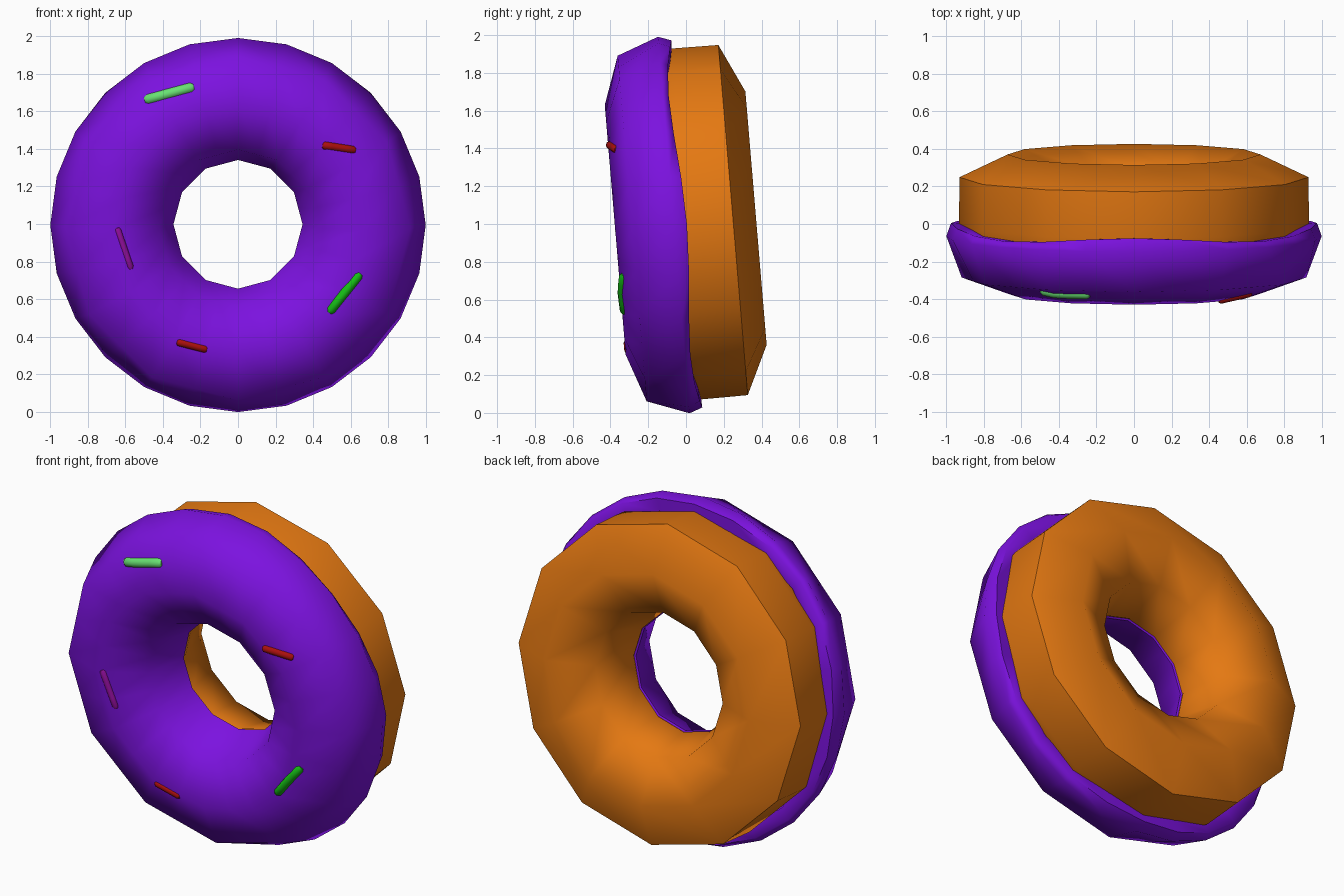
import bpy, bmesh, math
from mathutils import Vector, Matrix
from mathutils.bvhtree import BVHTree

if "Cube" in bpy.data.objects:
    bpy.data.objects.remove(bpy.data.objects["Cube"])

TILT = Matrix.Translation((0, 0, 1.0)) @ Matrix.Rotation(math.radians(4.8), 4, 'X')


def material(name, rgb):
    m = bpy.data.materials.new(name)
    m.diffuse_color = (*rgb, 1)
    m.use_nodes = True
    m.node_tree.nodes["Principled BSDF"].inputs["Base Color"].default_value = m.diffuse_color
    return m


ORANGE = material("orange_dough", (0.78, 0.19, 0.006))
PURPLE = material("purple_icing", (0.20, 0.006, 0.74))
LIGHT_GREEN = material("light_green", (0.14, 0.75, 0.17))
GREEN = material("green", (0.008, 0.52, 0.008))
RED = material("red", (0.40, 0.005, 0.004))
MAGENTA = material("magenta", (0.31, 0.005, 0.36))


def ring_body(name, profile, segments, closed, mat, wave=0.0):
    """Sweep (radius, depth, round, wavy) points about the y axis."""
    bm = bmesh.new()
    rings = []
    for r, h, is_round, wavy in profile:
        ring = []
        for i in range(segments):
            a = 2 * math.pi * i / segments
            rr = r
            if segments == 24 and i % 2 and not is_round:
                rr = r * math.cos(math.pi / 12)      # stay on the 12-sided chord
            hh = h + (wave * math.cos(4 * a) if wavy else 0)
            ring.append(bm.verts.new((rr * math.cos(a), hh, rr * math.sin(a))))
        rings.append(ring)
    count = len(rings) if closed else len(rings) - 1
    for k in range(count):
        a, b = rings[k], rings[(k + 1) % len(rings)]
        for i in range(segments):
            j = (i + 1) % segments
            bm.faces.new((a[i], a[j], b[j], b[i]))
    bmesh.ops.transform(bm, matrix=TILT, verts=bm.verts)
    bmesh.ops.recalc_face_normals(bm, faces=bm.faces)
    # open shells: make sure the front faces point to -y
    front = min(bm.faces, key=lambda f: f.calc_center_median().y)
    if front.normal.y > 0:
        bmesh.ops.reverse_faces(bm, faces=bm.faces)
    tree = BVHTree.FromBMesh(bm)
    me = bpy.data.meshes.new(name)
    bm.to_mesh(me)
    bm.free()
    me.materials.append(mat)
    ob = bpy.data.objects.new(name, me)
    bpy.context.collection.objects.link(ob)
    bpy.context.view_layer.objects.active = ob
    ob.select_set(True)
    bpy.ops.object.shade_smooth_by_angle(angle=math.radians(62))
    ob.select_set(False)
    return tree


# Dough: eight-sided section, twelve segments
ring_body("dough", [
    (0.932, 0.0, 0, 0), (0.930, 0.25, 0, 0), (0.673, 0.372, 0, 0), (0.42, 0.255, 0, 0),
    (0.347, 0.0, 0, 0), (0.45, -0.22, 0, 0), (0.65, -0.33, 0, 0), (0.88, -0.24, 0, 0),
], 12, True, ORANGE)

# Icing: front shell with a thick wavy rim
icing = ring_body("icing", [
    (0.37, -0.005, 0, 0), (0.344, -0.02, 0, 0), (0.42, -0.255, 0, 0), (0.663, -0.376, 0, 0),
    (0.918, -0.286, 0, 0), (1.0, -0.065, 1, 0), (0.975, -0.015, 1, 1), (0.90, -0.02, 1, 1),
], 24, False, PURPLE, 0.02)


# Sprinkles: short rods laid on the icing between two points seen from the front
def sprinkle(name, start, end, radius, mat):
    cu = bpy.data.curves.new(name, 'CURVE')
    cu.dimensions = '3D'
    cu.bevel_depth = radius
    cu.bevel_resolution = 2
    cu.use_fill_caps = True
    sp = cu.splines.new('POLY')
    steps = (0, 0.06, 0.28, 0.5, 0.72, 0.94, 1)
    sp.points.add(len(steps) - 1)
    for p, t in zip(sp.points, steps):
        x = start[0] + (end[0] - start[0]) * t
        z = start[1] + (end[1] - start[1]) * t
        hit = icing.ray_cast(Vector((x, -2, z)), Vector((0, 1, 0)))[0]
        p.co = (x, hit.y + radius * 0.35, z, 1)
        p.radius = 0.65 if t in (0, 1) else 1
    cu.materials.append(mat)
    ob = bpy.data.objects.new(name, cu)
    bpy.context.collection.objects.link(ob)


sprinkle("sprinkle_light_green", (-0.495, 1.66), (-0.235, 1.73), 0.029, LIGHT_GREEN)
sprinkle("sprinkle_red_upper", (0.45, 1.42), (0.625, 1.393), 0.022, RED)
sprinkle("sprinkle_magenta", (-0.645, 0.98), (-0.57, 0.76), 0.018, MAGENTA)
sprinkle("sprinkle_green", (0.485, 0.53), (0.65, 0.735), 0.025, GREEN)
sprinkle("sprinkle_red_lower", (-0.325, 0.373), (-0.165, 0.332), 0.021, RED)
